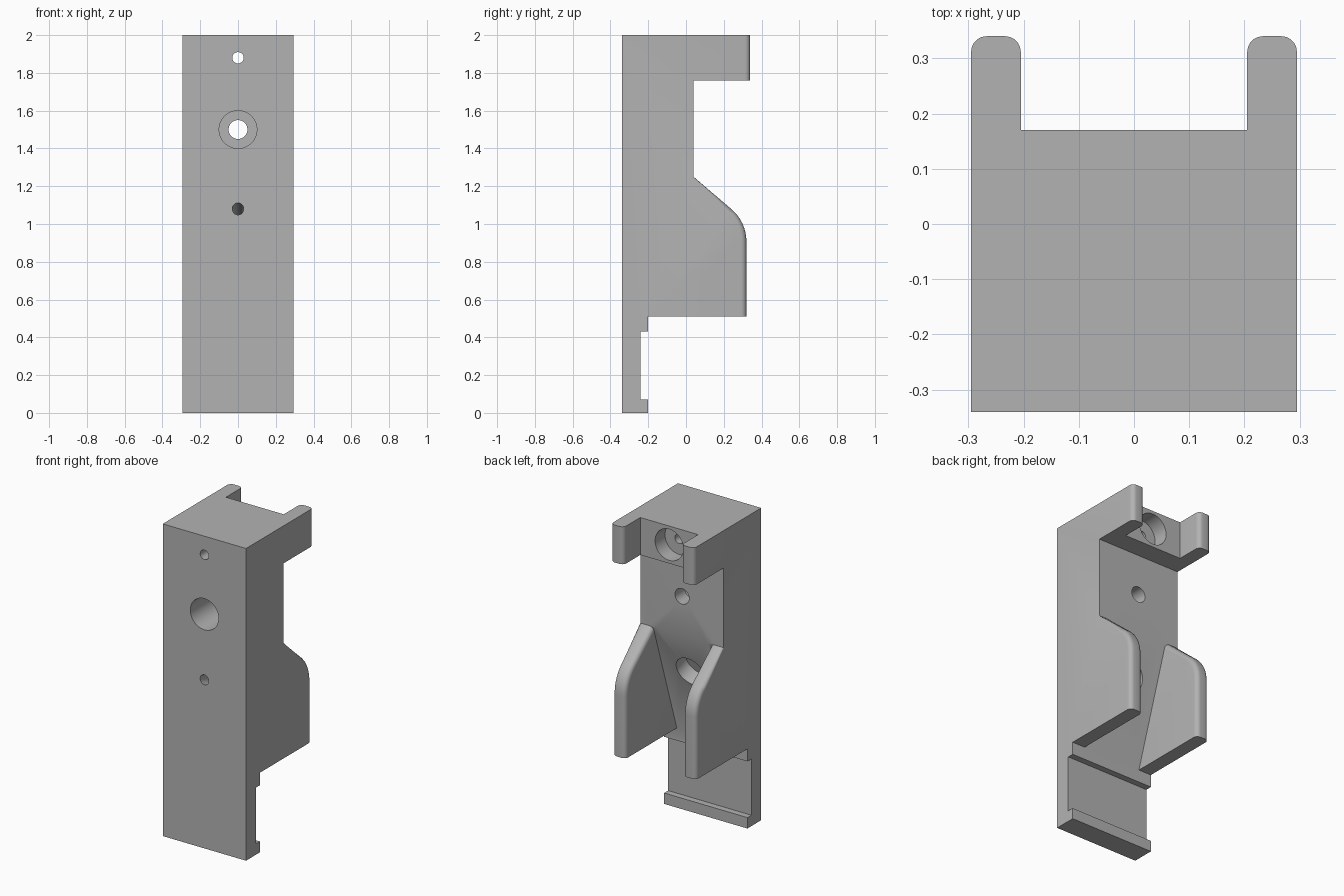
import bpy, bmesh, math
from mathutils import Vector

if "Cube" in bpy.data.objects:
    bpy.data.objects.remove(bpy.data.objects["Cube"])

HALF = 0.295      # half width of the bracket
INNER = 0.205     # inner face of the fins and prongs
ROUND = 0.028     # rounding of fin and prong edges

grey = bpy.data.materials.new("plain_grey")
grey.use_nodes = True
grey.diffuse_color = (0.45, 0.45, 0.45, 1)
grey.node_tree.nodes["Principled BSDF"].inputs["Base Color"].default_value = (0.45, 0.45, 0.45, 1)


def finish(bm, name):
    bmesh.ops.recalc_face_normals(bm, faces=bm.faces)
    mesh = bpy.data.meshes.new(name)
    bm.to_mesh(mesh)
    bm.free()
    mesh.materials.append(grey)
    obj = bpy.data.objects.new(name, mesh)
    bpy.context.collection.objects.link(obj)
    return obj


def extrude_profile(name, points, half):
    """Extrude a (y, z) outline along x, centred."""
    bm = bmesh.new()
    face = bm.faces.new([bm.verts.new((-half, y, z)) for y, z in points])
    out = bmesh.ops.extrude_face_region(bm, geom=[face])
    verts = [v for v in out["geom"] if isinstance(v, bmesh.types.BMVert)]
    bmesh.ops.translate(bm, verts=verts, vec=(2 * half, 0, 0))
    return finish(bm, name)


def rod(name, start, end, radius):
    """Cylinder between two (y, z) points at x = 0."""
    a, b = Vector((0, *start)), Vector((0, *end))
    bm = bmesh.new()
    bmesh.ops.create_cone(bm, cap_ends=True, segments=48, radius1=radius,
                          radius2=radius, depth=(b - a).length)
    turn = (b - a).to_track_quat('Z', 'Y').to_matrix()
    bmesh.ops.rotate(bm, verts=bm.verts, cent=(0, 0, 0), matrix=turn)
    bmesh.ops.translate(bm, verts=bm.verts, vec=(a + b) / 2)
    return finish(bm, name)


def cut(obj, cutter):
    cutter.hide_render = True
    bpy.context.view_layer.objects.active = obj
    mod = obj.modifiers.new("cut", 'BOOLEAN')
    mod.operation = 'DIFFERENCE'
    mod.solver = 'EXACT'
    mod.object = cutter
    bpy.ops.object.modifier_apply(modifier=mod.name)
    bpy.data.objects.remove(cutter)


# Side silhouette: foot with groove, fin with rounded shoulder, neck, prong
outline = [(-0.34, 0), (-0.2, 0), (-0.2, 0.07), (-0.24, 0.07), (-0.24, 0.43),
           (-0.2, 0.43), (-0.2, 0.51), (0.32, 0.51)]
for i in range(9):
    t = math.radians(50 * i / 8)
    outline.append((0.095 + 0.225 * math.cos(t), 0.907 + 0.225 * math.sin(t)))
outline += [(0.04, 1.25), (0.04, 1.76), (0.34, 1.76), (0.34, 2), (-0.34, 2)]
bracket = extrude_profile("bracket_body", outline, HALF)

# Gap between the prongs, and the sloped gap between the fins
cut(bracket, extrude_profile("prong_gap", [(0.17, 1.7), (0.5, 1.7), (0.5, 2.1), (0.17, 2.1)], INNER))
cut(bracket, extrude_profile("fin_gap", [(0.04, 1.25), (-0.2, 0.51), (0.6, 0.45), (0.6, 1.4)], INNER))

# Round the outer rims of the fins and prongs
bm = bmesh.new()
bm.from_mesh(bracket.data)
bm.normal_update()
rims = []
for e in bm.edges:
    mid = (e.verts[0].co + e.verts[1].co) / 2
    if mid.y > 0.06 and len(e.link_faces) == 2 and e.is_convex:
        normals = [f.normal for f in e.link_faces]
        if max(abs(n.x) for n in normals) > 0.9 and max(n.y for n in normals) > 0.3:
            rims.append(e)
bmesh.ops.bevel(bm, geom=rims, offset=ROUND, offset_type='OFFSET', segments=5,
                profile=0.5, affect='EDGES', clamp_overlap=True)
bm.to_mesh(bracket.data)
bm.free()

# Top screw hole, counterbored from the back
cut(bracket, rod("top_screw_hole", (-0.5, 1.88), (0.3, 1.88), 0.03))
cut(bracket, rod("top_counterbore", (0.07, 1.88), (0.5, 1.88), 0.1))

# Middle hole, counterbored from the front
cut(bracket, rod("middle_hole", (-0.5, 1.5), (0.3, 1.5), 0.05))
cut(bracket, rod("middle_counterbore", (-0.5, 1.5), (-0.06, 1.5), 0.1))

# Lower screw hole, square to the sloped floor and counterbored from the back
axis = Vector((0.74, -0.24)).normalized()
mouth = Vector((-0.34, 1.08))
cut(bracket, rod("lower_screw_hole", mouth - axis * 0.15, mouth + axis * 0.5, 0.03))
cut(bracket, rod("lower_counterbore", mouth + axis * 0.21, mouth + axis * 0.7, 0.1))

# Smooth curved areas, keep hard edges
bpy.ops.object.select_all(action='DESELECT')
bracket.select_set(True)
bpy.context.view_layer.objects.active = bracket
bpy.ops.object.shade_smooth_by_angle(angle=math.radians(30))
